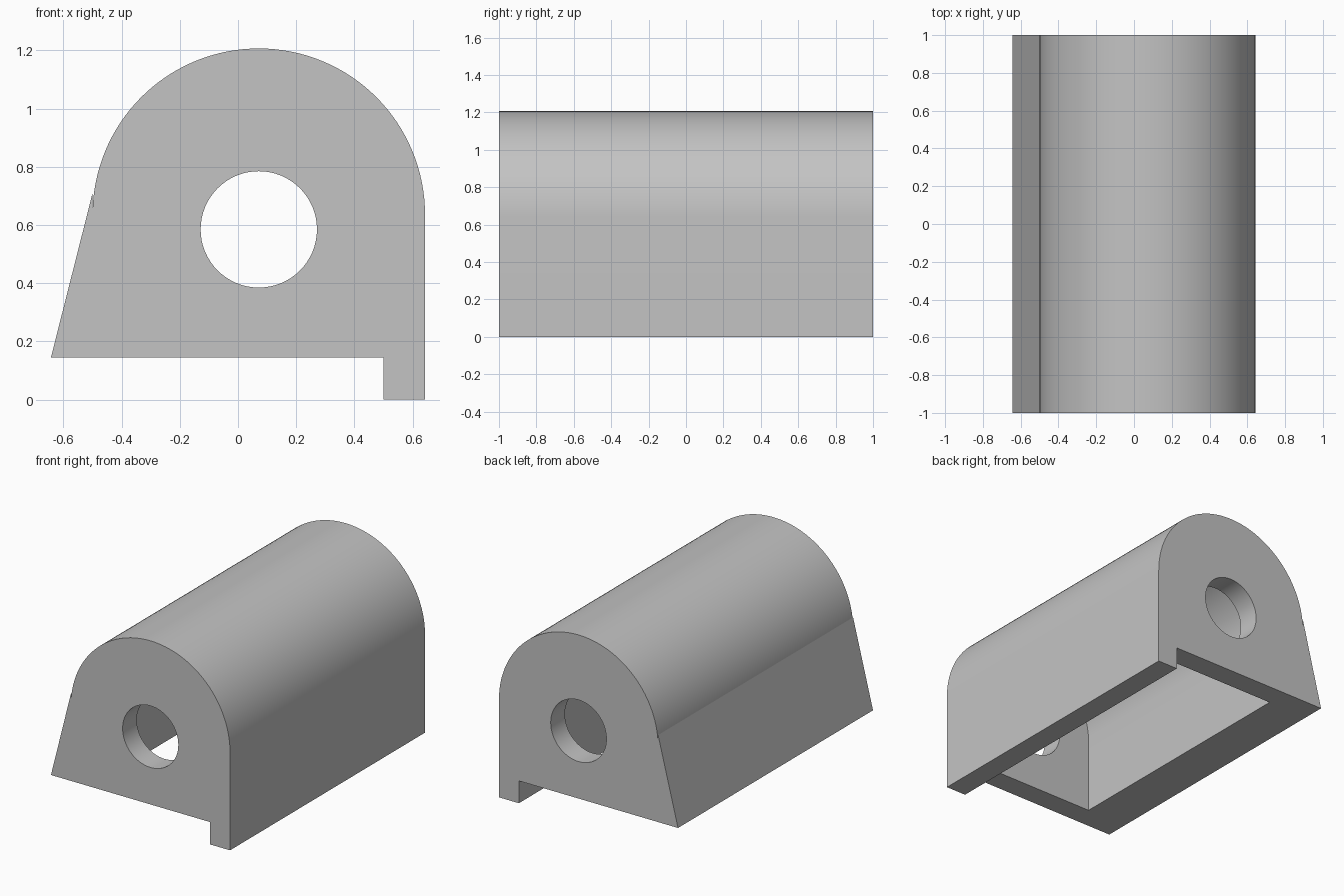
import bpy
import bmesh
from math import cos, sin, pi, radians
from mathutils import Vector

if "Cube" in bpy.data.objects:
    bpy.data.objects.remove(bpy.data.objects["Cube"])

AXIS_X = 0.0715      # centre line of the arch
SPRING_Z = 0.6355    # height where the arch begins
OUTER_R, INNER_R = 0.5715, 0.4285
FLOOR_Z = 0.145      # underside of the body
HALF_LENGTH, HALF_CAVITY = 1.0, 0.855

grey = bpy.data.materials.new("plain grey")
grey.use_nodes = True
grey.diffuse_color = (0.55, 0.55, 0.55, 1)
grey.node_tree.nodes["Principled BSDF"].inputs["Base Color"].default_value = grey.diffuse_color


def arc(radius, z, start, end, steps):
    """Points on a circle about the centre line, in the xz plane."""
    angles = [start + (end - start) * i / steps for i in range(steps + 1)]
    return [(AXIS_X + radius * cos(a), z + radius * sin(a)) for a in angles]


def extrude_profile(name, profile, half_length):
    """Solid with an xz profile, running along y."""
    bm = bmesh.new()
    face = bm.faces.new([bm.verts.new((x, -half_length, z)) for x, z in profile])
    result = bmesh.ops.extrude_face_region(bm, geom=[face])
    moved = [v for v in result["geom"] if isinstance(v, bmesh.types.BMVert)]
    bmesh.ops.translate(bm, verts=moved, vec=Vector((0, 2 * half_length, 0)))
    bmesh.ops.recalc_face_normals(bm, faces=bm.faces)
    mesh = bpy.data.meshes.new(name)
    bm.to_mesh(mesh)
    bm.free()
    mesh.materials.append(grey)
    obj = bpy.data.objects.new(name, mesh)
    bpy.context.collection.objects.link(obj)
    return obj


def cut(target, cutter):
    """Subtract the cutter, then discard it."""
    bpy.context.view_layer.objects.active = target
    mod = target.modifiers.new("cut", "BOOLEAN")
    mod.operation, mod.solver, mod.object = "DIFFERENCE", "EXACT", cutter
    bpy.ops.object.modifier_apply(modifier=mod.name)
    bpy.data.objects.remove(cutter)


# Arched body with a sloping buttress on the right and a lip on the left
left, right = AXIS_X + OUTER_R, AXIS_X - OUTER_R
inner_left, inner_right = AXIS_X + INNER_R, AXIS_X - INNER_R
outline = arc(OUTER_R, SPRING_Z, 0, pi, 64)
outline += [(right, 0.71), (-left, FLOOR_Z), (inner_left, FLOOR_Z),
            (inner_left, 0), (left, 0)]
body = extrude_profile("arched_housing", outline, HALF_LENGTH)

# Cavity, open underneath
cavity = arc(INNER_R, SPRING_Z, 0, pi, 64) + [(inner_right, -0.1), (inner_left, -0.1)]
cut(body, extrude_profile("cavity_cutter", cavity, HALF_CAVITY))

# Round hole through both end walls
hole = arc(0.2, 0.585, 0, 2 * pi, 64)[:-1]
cut(body, extrude_profile("hole_cutter", hole, HALF_LENGTH + 0.2))

bpy.ops.object.select_all(action="DESELECT")
body.select_set(True)
bpy.context.view_layer.objects.active = body
bpy.ops.object.shade_smooth_by_angle(angle=radians(30))
